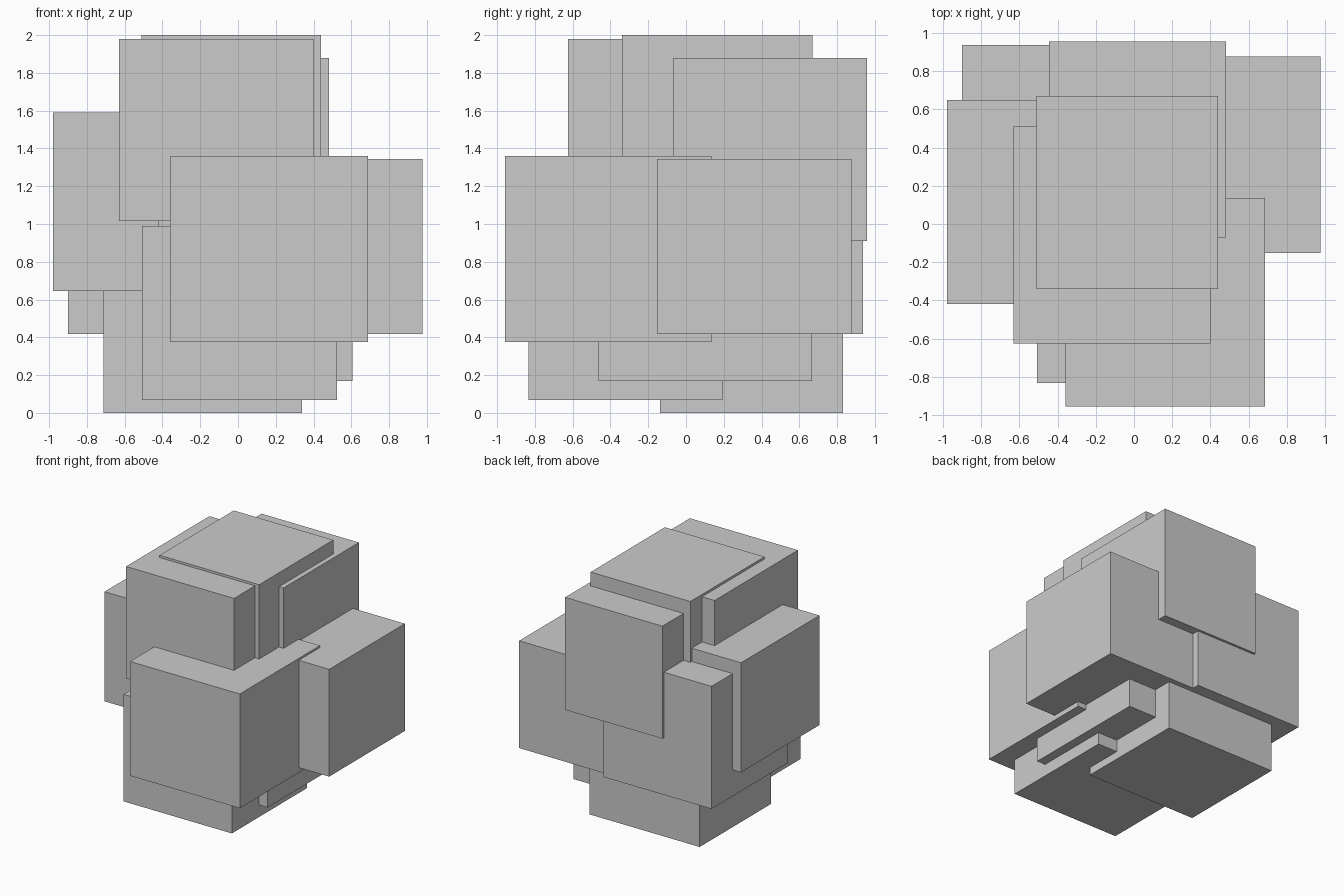
import bpy

if "Cube" in bpy.data.objects:
    bpy.data.objects.remove(bpy.data.objects["Cube"])


def block(name, x, y, z):
    """Axis-aligned box from its (min, max) range on each axis."""
    bpy.ops.mesh.primitive_cube_add(size=1)
    ob = bpy.context.object
    ob.name = name
    ob.location = [(a + b) / 2 for a, b in (x, y, z)]
    ob.scale = [b - a for a, b in (x, y, z)]
    bpy.ops.object.transform_apply(location=False, rotation=False, scale=True)
    return ob


# upper blocks
block("top_block", (-0.51, 0.44), (-0.34, 0.67), (1.00, 2.00))
block("upper_front_block", (-0.63, 0.40), (-0.625, 0.51), (1.015, 1.98))
block("upper_back_block", (-0.445, 0.483), (-0.07, 0.957), (0.91, 1.88))

# middle blocks
block("front_block", (-0.36, 0.687), (-0.957, 0.135), (0.375, 1.36))
block("right_block", (-0.03, 0.977), (-0.153, 0.877), (0.418, 1.343))
block("left_block", (-0.98, 0.05), (-0.418, 0.65), (0.645, 1.59))
block("back_left_block", (-0.90, 0.13), (-0.10, 0.937), (0.418, 1.475))

# lower blocks
block("lower_front_block", (-0.508, 0.525), (-0.833, 0.192), (0.067, 0.99))
block("lower_right_block", (-0.42, 0.605), (-0.463, 0.667), (0.17, 1.17))
block("bottom_block", (-0.713, 0.338), (-0.138, 0.832), (0.00, 0.98))
